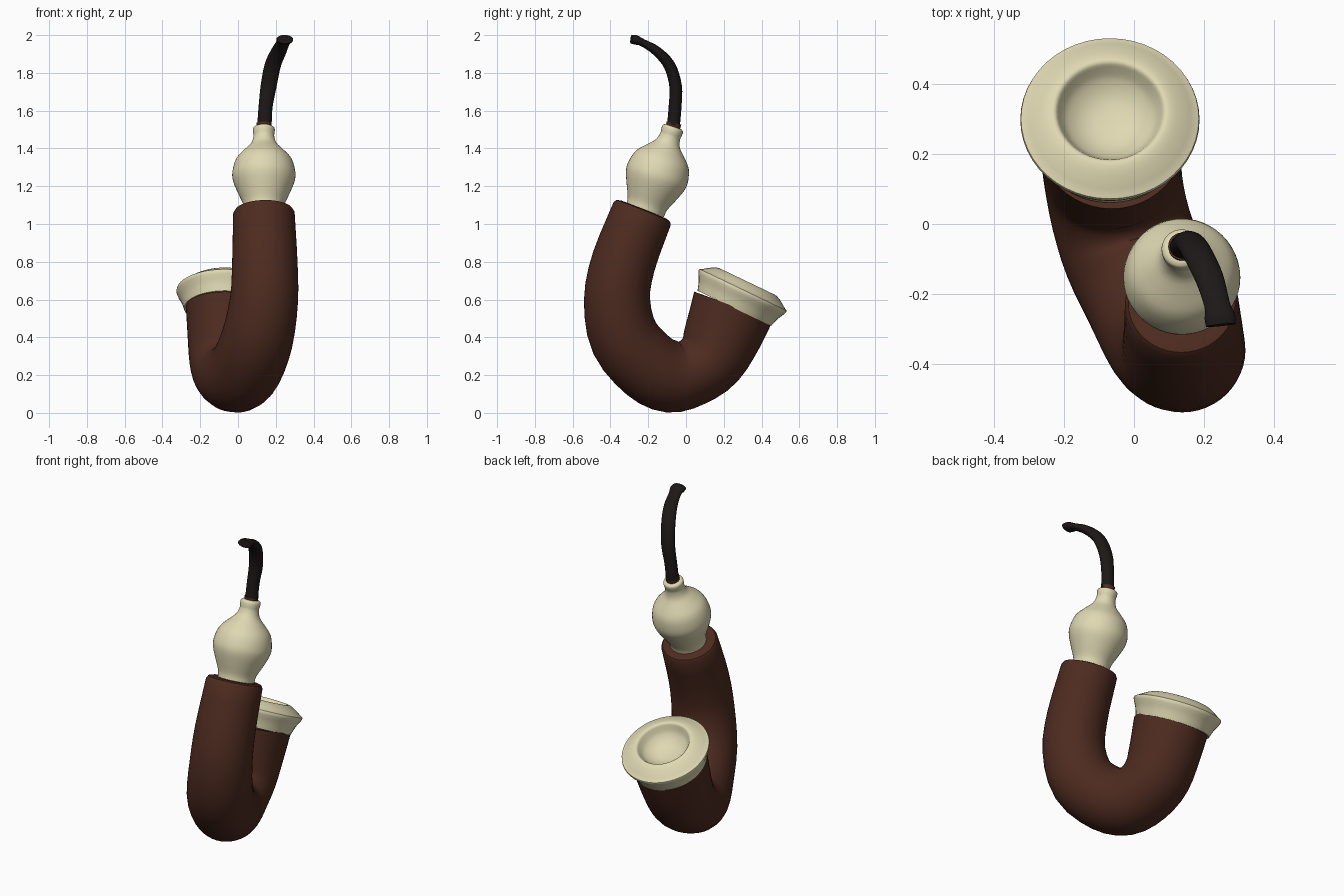
import bpy, bmesh, math
from mathutils import Vector

if "Cube" in bpy.data.objects:
    bpy.data.objects.remove(bpy.data.objects["Cube"])


def material(name, rgb):
    m = bpy.data.materials.new(name)
    m.diffuse_color = (*rgb, 1)
    m.use_nodes = True
    m.node_tree.nodes["Principled BSDF"].inputs["Base Color"].default_value = m.diffuse_color
    return m


BROWN = material("brown_gourd", (0.075, 0.024, 0.014))
CREAM = material("cream", (0.74, 0.69, 0.45))
BLACK = material("black_stem", (0.012, 0.009, 0.009))


def smooth_path(pts, steps):
    """Catmull-Rom interpolation of equal length tuples."""
    out = []
    n = len(pts)
    for i in range(n - 1):
        p1, p2 = pts[i], pts[i + 1]
        p0 = pts[i - 1] if i else [2 * a - b for a, b in zip(p1, p2)]
        p3 = pts[i + 2] if i + 2 < n else [2 * b - a for a, b in zip(p1, p2)]
        for k in range(steps):
            t = k / steps
            out.append([0.5 * (2 * b + (c - a) * t + (2 * a - 5 * b + 4 * c - d) * t * t
                               + (3 * b - a - 3 * c + d) * t ** 3)
                        for a, b, c, d in zip(p0, p1, p2, p3)])
    out.append(list(pts[-1]))
    return out


def skin(name, rings, mat, segs=48, angle=38):
    """Skin rings of (centre, axis, half width in x, half depth)."""
    bm = bmesh.new()
    loops = []
    for c, axis, rx, ry in rings:
        u = Vector((1, 0, 0))
        u = (u - axis * u.dot(axis)).normalized()
        v = axis.cross(u)
        loops.append([bm.verts.new(c + u * rx * math.cos(a) + v * ry * math.sin(a))
                      for a in (2 * math.pi * i / segs for i in range(segs))])
    for a, b in zip(loops, loops[1:]):
        for i in range(segs):
            j = (i + 1) % segs
            bm.faces.new((a[i], a[j], b[j], b[i]))
    bm.faces.new(loops[0][::-1])
    bm.faces.new(loops[-1])
    bmesh.ops.recalc_face_normals(bm, faces=bm.faces)
    me = bpy.data.meshes.new(name)
    bm.to_mesh(me)
    bm.free()
    me.materials.append(mat)
    ob = bpy.data.objects.new(name, me)
    bpy.context.collection.objects.link(ob)
    bpy.ops.object.select_all(action='DESELECT')
    ob.select_set(True)
    bpy.context.view_layer.objects.active = ob
    bpy.ops.object.shade_smooth_by_angle(angle=math.radians(angle))
    return ob


def tube_rings(pts, steps):
    """Rings along a path of (x, y, z, rx, ry)."""
    p = smooth_path(pts, steps)
    rings = []
    for i, q in enumerate(p):
        a, b = p[max(i - 1, 0)], p[min(i + 1, len(p) - 1)]
        t = (Vector(b[:3]) - Vector(a[:3])).normalized()
        rings.append((Vector(q[:3]), t, q[3], q[4]))
    return rings


def lathe(name, base, axis, profile, mat, steps=3):
    """Turn a profile of (radius, height) about an axis."""
    axis = Vector(axis).normalized()
    base = Vector(base)
    p = smooth_path(profile, steps)
    return skin(name, [(base + axis * h, axis, max(r, 0.002), max(r, 0.002)) for r, h in p], mat)


# Curved gourd body: x, y, z, half width, half depth
body = [(0.137, -0.232, 1.055, 0.163, 0.163), (0.142, -0.33, 0.80, 0.173, 0.170),
        (0.138, -0.365, 0.60, 0.180, 0.175), (0.103, -0.325, 0.395, 0.190, 0.185),
        (0.045, -0.195, 0.245, 0.195, 0.190), (-0.008, -0.08, 0.193, 0.197, 0.192),
        (-0.042, 0.03, 0.212, 0.197, 0.178), (-0.06, 0.130, 0.285, 0.198, 0.186),
        (-0.064, 0.194, 0.412, 0.203, 0.205), (-0.064, 0.252, 0.565, 0.212, 0.222)]
rings = tube_rings(body, 3)
# rounded edge on the open shank end
c, t, r, _ = rings[0]
rings = [(c - t * 0.022, t, r - 0.03, r - 0.03), (c - t * 0.016, t, r - 0.01, r - 0.01)] + rings
skin("gourd_body", rings, BROWN)

# Dished bowl cap with a bevelled rim
lathe("bowl_cap", (-0.069, 0.299, 0.644), (0.0, 0.43, 0.90),
      [(0.216, -0.10), (0.232, -0.052), (0.257, 0.0), (0.240, 0.016), (0.21, 0.037), (0.18, 0.053),
       (0.157, 0.056), (0.143, 0.035), (0.125, 0.008), (0.09, -0.018), (0.05, -0.032), (0.0, -0.036)],
      CREAM)

# Turned bulb between shank and stem
axis = (0.0, 0.32, 0.947)
lathe("bulb_ferrule", (0.137, -0.217, 1.07), axis,
      [(0.105, 0.0), (0.110, 0.04), (0.136, 0.10), (0.162, 0.165), (0.167, 0.215), (0.148, 0.285),
       (0.105, 0.335), (0.068, 0.375), (0.055, 0.415), (0.057, 0.437), (0.057, 0.460), (0.045, 0.470)],
      CREAM)

# Small brown collar under the stem
lathe("stem_collar", (0.138, -0.070, 1.505), (0.0, 0.2, 0.98), [(0.038, 0.0), (0.040, 0.03)], BROWN, 1)

# Bent mouthpiece stem, flattening towards the bite
stem = [(0.14, -0.066, 1.525, 0.038, 0.034), (0.146, -0.058, 1.62, 0.037, 0.034),
        (0.162, -0.055, 1.73, 0.042, 0.033), (0.184, -0.088, 1.84, 0.043, 0.031),
        (0.216, -0.155, 1.915, 0.041, 0.026), (0.238, -0.230, 1.960, 0.037, 0.020),
        (0.246, -0.265, 1.974, 0.044, 0.025), (0.249, -0.290, 1.978, 0.043, 0.023)]
skin("mouthpiece_stem", tube_rings(stem, 4), BLACK, 32)
